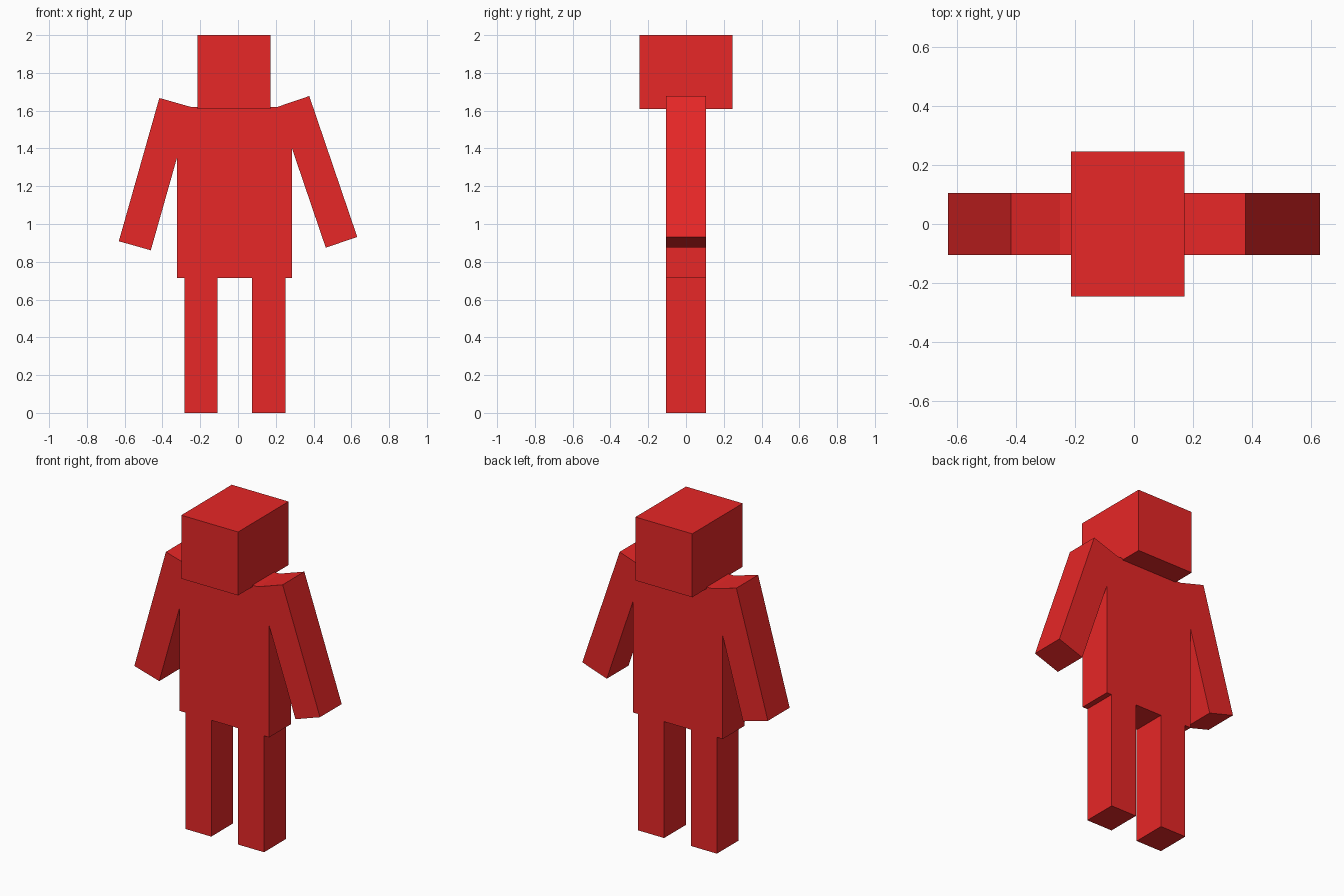
import bpy
from math import radians

if "Cube" in bpy.data.objects:
    bpy.data.objects.remove(bpy.data.objects["Cube"])

red = bpy.data.materials.new("red")
red.diffuse_color = (0.8, 0.02, 0.02, 1)
red.use_nodes = True
red.node_tree.nodes["Principled BSDF"].inputs["Base Color"].default_value = red.diffuse_color


def box(name, centre, size, tilt=0):
    """Add a box, optionally tilted in the front plane (degrees about y)."""
    bpy.ops.mesh.primitive_cube_add(size=1, location=centre,
                                    rotation=(0, radians(tilt), 0))
    ob = bpy.context.object
    ob.name = name
    ob.scale = size
    ob.data.materials.append(red)
    return ob


DEPTH = 0.211    # shared thickness of torso, arms and legs
HIP = 0.715      # height where the legs meet the torso
SHOULDER = 1.62  # top of the torso

# Head
box("head", (-0.021, 0, 1.805), (0.386, 0.49, 0.39))

# Torso
box("torso", (-0.019, 0, (HIP + SHOULDER) / 2), (0.609, DEPTH, SHOULDER - HIP))

# Legs
for side, x in (("left", -0.196), ("right", 0.163)):
    box(side + "_leg", (x, 0, HIP / 2), (0.176, DEPTH, HIP))

# Arms, splayed outwards from the shoulders
for side, x, z, tilt in (("left", -0.439, 1.264, 15.8),
                         ("right", 0.421, 1.276, -18.8)):
    box(side + "_arm", (x, 0, z), (0.176, DEPTH, 0.788), tilt)
